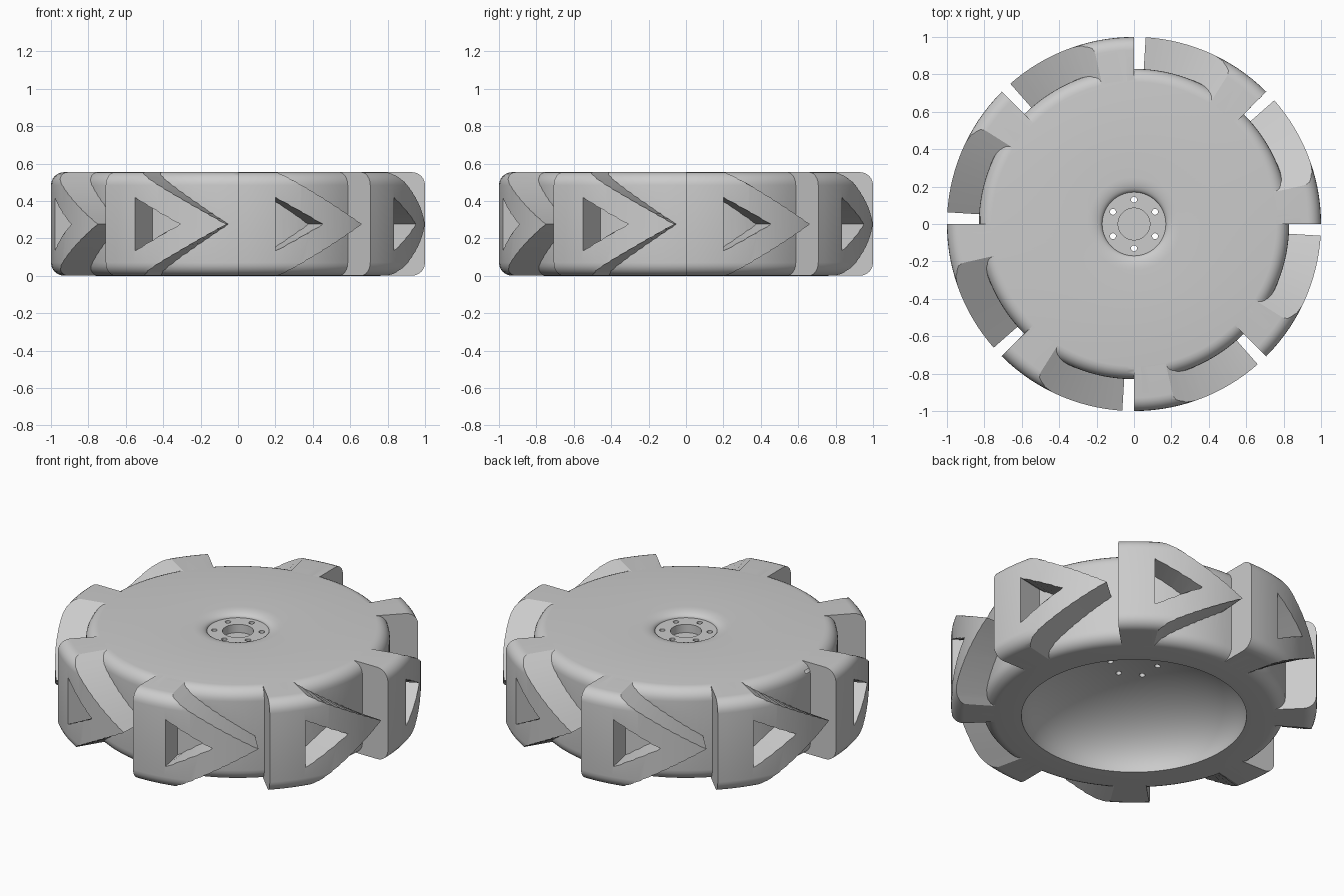
import bpy, bmesh, math
from math import radians, cos, sin, pi

if "Cube" in bpy.data.objects:
    bpy.data.objects.remove(bpy.data.objects["Cube"])

H = 0.555          # wheel height
N = 8              # number of treads


def new_object(name, bm):
    bmesh.ops.recalc_face_normals(bm, faces=bm.faces)
    me = bpy.data.meshes.new(name)
    bm.to_mesh(me)
    bm.free()
    ob = bpy.data.objects.new(name, me)
    bpy.context.collection.objects.link(ob)
    return ob


def lathe(name, prof, segs=128, closed=False):
    """Spin an (r, z) profile about z; points with r = 0 become poles."""
    bm = bmesh.new()
    rings = []
    for r, z in prof:
        if r == 0:
            rings.append([bm.verts.new((0, 0, z))] * segs)
        else:
            rings.append([bm.verts.new((r * cos(2 * pi * i / segs), r * sin(2 * pi * i / segs), z))
                          for i in range(segs)])
    pairs = list(zip(rings, rings[1:])) + ([(rings[-1], rings[0])] if closed else [])
    for a, b in pairs:
        for i in range(segs):
            j = (i + 1) % segs
            bm.faces.new(list(dict.fromkeys((a[i], a[j], b[j], b[i]))))
    return new_object(name, bm)


def arc(cr, cz, rr, rz, a0, a1, n=6):
    return [(cr + rr * cos(radians(a0 + (a1 - a0) * i / n)),
             cz + rz * sin(radians(a0 + (a1 - a0) * i / n))) for i in range(n + 1)]


def radial_prisms(name, columns, r0, r1, steps):
    """Wedges from (angle, z low, z high) columns, repeated round the wheel."""
    cols = []
    for (a, l, h), (a2, l2, h2) in zip(columns, columns[1:]):
        for i in range(steps):
            t = i / steps
            cols.append((a + (a2 - a) * t, l + (l2 - l) * t, h + (h2 - h) * t))
    cols.append(columns[-1])
    bm = bmesh.new()
    for k in range(N):
        prev = None
        for a, l, h in cols:
            t = radians(a + 360 / N * k)
            p = lambda r, z: bm.verts.new((r * cos(t), r * sin(t), z))
            if h - l < 1e-6:      # pointed tip
                i, o = p(r0, l), p(r1, l)
                cur = [i, o, o, i]
            else:
                cur = [p(r0, l), p(r1, l), p(r1, h), p(r0, h)]
            if prev is None:
                bm.faces.new(cur)
            else:
                for q in range(4):
                    s = (q + 1) % 4
                    vs = list(dict.fromkeys((prev[q], prev[s], cur[s], cur[q])))
                    if len(vs) > 2:
                        bm.faces.new(vs)
            prev = cur
    return new_object(name, bm)


def boolean(ob, tool, op):
    m = ob.modifiers.new(op, 'BOOLEAN')
    m.object, m.operation, m.solver = tool, op, 'EXACT'
    bpy.context.view_layer.objects.active = ob
    bpy.ops.object.modifier_apply(modifier=m.name)
    bpy.data.objects.remove(tool)


# Wheel body: hub dish on top, rounded rim, domed hollow underneath
f = 0.07
body = lathe("wheel",
             [(0, H - 0.08), (0.085, H - 0.08), (0.085, H - 0.03), (0.17, H - 0.03)]
             + arc(0.25, H - 0.03, 0.08, 0.03, 170, 90)
             + arc(0.83 - f, H - f, f, f, 90, 0)
             + arc(0.83 - f, f, f, f, 0, -90)
             + arc(0, 0, 0.615, 0.335, 0, 85, 16) + [(0, 0.335)])

# Six bolt holes through the hub
bm = bmesh.new()
for k in range(6):
    a = radians(90 + 60 * k)
    ret = bmesh.ops.create_cone(bm, cap_ends=True, segments=16, radius1=0.016, radius2=0.016, depth=0.6)
    bmesh.ops.translate(bm, verts=ret['verts'], vec=(0.13 * cos(a), 0.13 * sin(a), 0.45))
boolean(body, new_object("bolt_cutter", bm), 'DIFFERENCE')

# Treads: rounded outer ring cut into arrowheads with triangular windows
e = 0.0008
treads = lathe("treads", [(0.755, e), (0.755, H - e)]
               + arc(1 - f, H - e - f, f, f, 90, 0) + arc(1 - f, e + f, f, f, 0, -90),
               closed=True)
mid = H / 2
boolean(treads, radial_prisms("arrow_cutter", [(0, -0.001, H + 0.001), (12.7, -0.001, H + 0.001),
                                               (41.4, mid, mid)], 0.6, 1.2, 10), 'INTERSECT')
boolean(treads, radial_prisms("window_cutter", [(11.6, mid - 0.143, mid + 0.143),
                                                (27, mid, mid)], 0.7, 1.2, 4), 'DIFFERENCE')
boolean(body, treads, 'UNION')

# Smooth shading with crisp edges
bpy.ops.object.select_all(action='DESELECT')
body.select_set(True)
bpy.context.view_layer.objects.active = body
bpy.ops.object.shade_smooth_by_angle(angle=radians(30))
